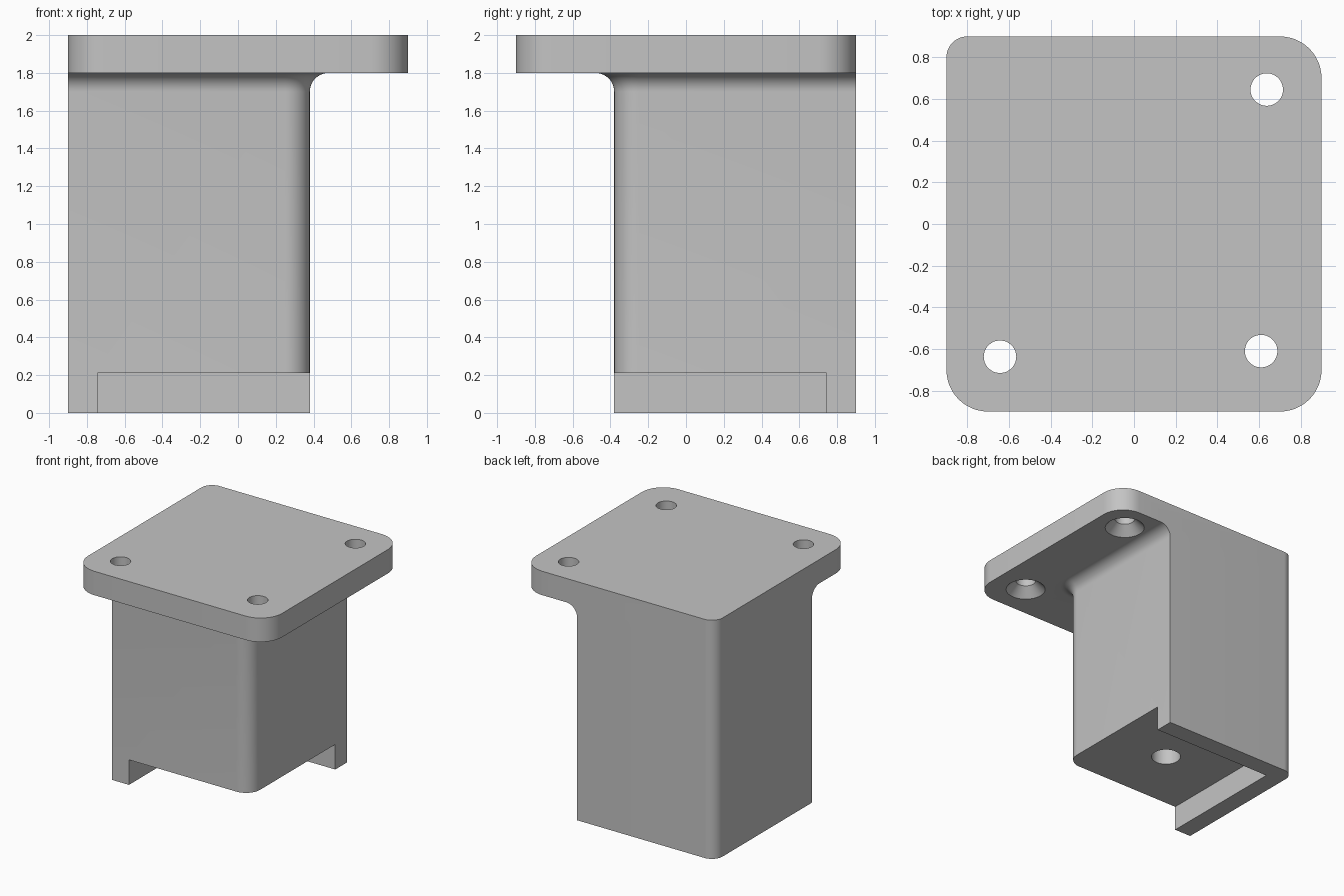
import bpy, bmesh, math
from mathutils import Vector

cube = bpy.data.objects.get("Cube")
if cube:
    bpy.data.objects.remove(cube, do_unlink=True)

grey = bpy.data.materials.new("plain grey")
grey.use_nodes = True
colour = (0.55, 0.55, 0.55, 1)
grey.diffuse_color = colour
grey.node_tree.nodes["Principled BSDF"].inputs["Base Color"].default_value = colour


def outline(corners, steps=12):
    """Counter-clockwise rectangle outline; each corner is (x, y, radius)."""
    mid = sum((Vector(c[:2]) for c in corners), Vector((0, 0))) / len(corners)
    points = []
    for x, y, r in corners:
        if r == 0:
            points.append((x, y))
            continue
        sx, sy = (1 if x > mid.x else -1), (1 if y > mid.y else -1)
        start = math.atan2(sy, sx) - math.pi / 4
        for i in range(steps + 1):
            a = start + math.pi / 2 * i / steps
            points.append((x - sx * r + r * math.cos(a), y - sy * r + r * math.sin(a)))
    return points


def circle(x, y, r, count=48):
    turn = 2 * math.pi / count
    return [(x + r * math.cos(i * turn), y + r * math.sin(i * turn)) for i in range(count)]


def loft(name, rings):
    """Closed solid through a stack of (height, outline) rings."""
    bm = bmesh.new()
    loops = [[bm.verts.new((x, y, z)) for x, y in pts] for z, pts in rings]
    n = len(loops[0])
    for low, high in zip(loops, loops[1:]):
        for i in range(n):
            j = (i + 1) % n
            bm.faces.new((low[i], low[j], high[j], high[i]))
    bm.faces.new(loops[0][::-1])
    bm.faces.new(loops[-1])
    bmesh.ops.recalc_face_normals(bm, faces=bm.faces)
    mesh = bpy.data.meshes.new(name)
    bm.to_mesh(mesh)
    bm.free()
    mesh.materials.append(grey)
    obj = bpy.data.objects.new(name, mesh)
    bpy.context.collection.objects.link(obj)
    return obj


def combine(target, tool, operation):
    """Apply an exact boolean and discard the tool."""
    mod = target.modifiers.new(operation.lower(), "BOOLEAN")
    mod.operation, mod.solver, mod.object = operation, "EXACT", tool
    bpy.context.view_layer.objects.active = target
    bpy.ops.object.modifier_apply(modifier=mod.name)
    bpy.data.objects.remove(tool, do_unlink=True)


HALF, INNER, LIP, FILLET = 0.9, 0.38, 0.745, 0.1
PLATE_Z, TOP, RECESS_Z = 1.8, 2.0, 0.21

# Mounting plate, with a tighter corner above the column's outer edge
plate_shape = outline([(-HALF, -HALF, 0.2), (HALF, -HALF, 0.2),
                       (HALF, HALF, 0.2), (-HALF, HALF, 0.1)])
bracket = loft("mounting_bracket", [(PLATE_Z, plate_shape), (TOP, plate_shape)])


# Column flaring into the plate along its two inner sides
def column_shape(flare):
    e = INNER + flare
    return outline([(-HALF, -e, 0), (e, -e, 0.13 + flare), (e, HALF, 0), (-HALF, HALF, 0.1)])


rings = [(0, column_shape(0))]
for i in range(11):
    a = math.pi / 2 * i / 10
    rings.append((PLATE_Z - FILLET + FILLET * math.sin(a),
                  column_shape(FILLET * (1 - math.cos(a)))))
rings.append((PLATE_Z + 0.1, column_shape(FILLET)))
combine(bracket, loft("column", rings), "UNION")

# Recess underneath, leaving an L-shaped lip
recess_shape = outline([(-LIP, -1, 0), (1, -1, 0), (1, LIP, 0), (-LIP, LIP, 0)])
combine(bracket, loft("recess_cutter", [(-1, recess_shape), (RECESS_Z, recess_shape)]),
        "DIFFERENCE")

# Countersunk screw holes through the plate
for x, y in ((0.637, 0.645), (0.61, -0.61), (-0.643, -0.637)):
    profile = [(1.79, 0.165), (1.877, 0.078), (2.1, 0.078)]
    combine(bracket, loft("screw_cutter", [(z, circle(x, y, r)) for z, r in profile]),
            "DIFFERENCE")

# Blind hole up into the column
bore = circle(-0.18, 0.18, 0.115)
combine(bracket, loft("bore_cutter", [(0.1, bore), (1.0, bore)]), "DIFFERENCE")

# Smooth curves, crisp edges
bpy.ops.object.select_all(action="DESELECT")
bracket.select_set(True)
bpy.context.view_layer.objects.active = bracket
bpy.ops.object.shade_smooth_by_angle(angle=math.radians(30))
